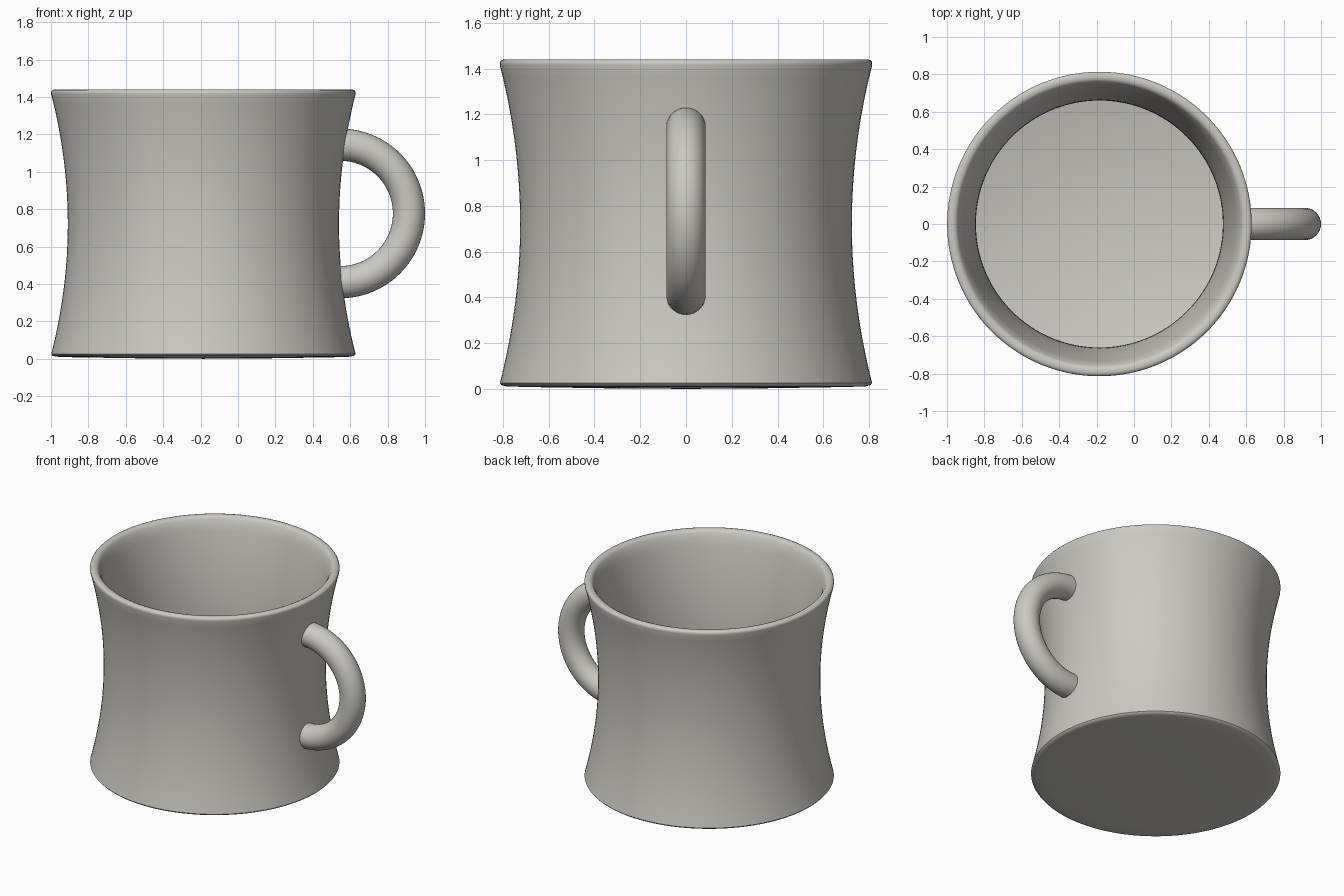
import bpy, bmesh, math

if "Cube" in bpy.data.objects:
    bpy.data.objects.remove(bpy.data.objects["Cube"])

CX = -0.185          # axis of the cup
MID = 0.72           # height of the waist
SEG = 128

mat = bpy.data.materials.new("warm_grey_ceramic")
mat.diffuse_color = (0.60, 0.585, 0.545, 1)
mat.use_nodes = True
mat.node_tree.nodes["Principled BSDF"].inputs["Base Color"].default_value = mat.diffuse_color


def finish(name, bm):
    bmesh.ops.recalc_face_normals(bm, faces=bm.faces)
    me = bpy.data.meshes.new(name)
    bm.to_mesh(me)
    bm.free()
    ob = bpy.data.objects.new(name, me)
    bpy.context.collection.objects.link(ob)
    me.materials.append(mat)
    bpy.ops.object.select_all(action='DESELECT')
    ob.select_set(True)
    bpy.context.view_layer.objects.active = ob
    bpy.ops.object.shade_smooth_by_angle(angle=math.radians(40))
    return ob


def flare(z, waist, gain):
    return waist + gain * ((z - MID) / 0.70) ** 2


# Cup: waisted outer wall, rounded rim, inner wall and floor, spun round the axis
profile = [(0, 0), (0.32, 0.002), (0.70, 0.008), (0.785, 0.011), (0.806, 0.016)]
profile += [(flare(z, 0.725, 0.09), z) for z in [0.025 + 1.39 * i / 28 for i in range(29)]]
profile += [(0.814, 1.427), (0.807, 1.436), (0.795, 1.44), (0.778, 1.439),
            (0.765, 1.433), (0.757, 1.42)]
profile += [(flare(z, 0.66, 0.09), z) for z in [1.39 - 1.29 * i / 26 for i in range(27)]]
profile += [(0.70, 0.085), (0, 0.08)]

bm = bmesh.new()
verts = [bm.verts.new((CX + r, 0, z)) for r, z in profile]
edges = [bm.edges.new(p) for p in zip(verts, verts[1:])]
bmesh.ops.spin(bm, geom=verts + edges, cent=(CX, 0, 0), axis=(0, 0, 1),
               angle=math.tau, steps=SEG)
bmesh.ops.remove_doubles(bm, verts=bm.verts, dist=1e-4)
finish("cup", bm)

# Handle: half ring of round tube, both ends buried in the wall
R, T, HX, HZ = 0.3675, 0.086, 0.5465, 0.777
path = [(0.525, HZ - R, -math.pi / 2)]
for i in range(49):
    a = -math.pi / 2 + math.pi * i / 48
    path.append((HX + R * math.cos(a), HZ + R * math.sin(a), a))
path.append((0.525, HZ + R, math.pi / 2))

bm = bmesh.new()
rings = []
for x, z, a in path:
    ring = []
    for k in range(32):
        b = math.tau * k / 32
        out = T * math.cos(b)
        ring.append(bm.verts.new((x + out * math.cos(a), T * math.sin(b), z + out * math.sin(a))))
    rings.append(ring)
for p, q in zip(rings, rings[1:]):
    for k in range(32):
        n = (k + 1) % 32
        bm.faces.new((p[k], p[n], q[n], q[k]))
bm.faces.new(rings[0])
bm.faces.new(rings[-1])
finish("handle", bm)
